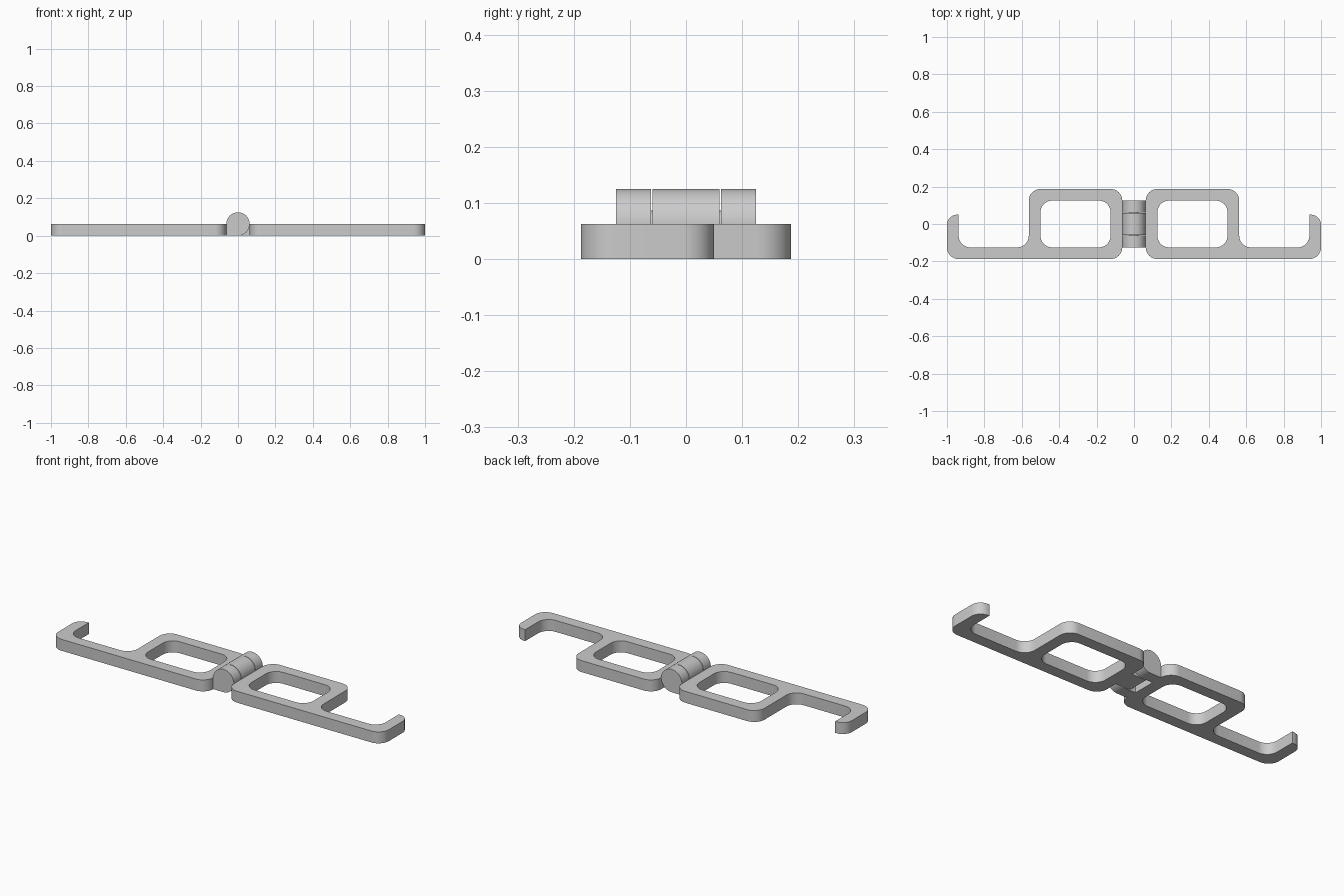
import bpy, bmesh, math
from mathutils import Vector

if "Cube" in bpy.data.objects:
    bpy.data.objects.remove(bpy.data.objects["Cube"])

T = 0.0625   # bar thickness, corner radius and hinge radius
GREY = bpy.data.materials.new("grey")
GREY.diffuse_color = (0.6, 0.6, 0.6, 1)
GREY.use_nodes = True
GREY.node_tree.nodes["Principled BSDF"].inputs["Base Color"].default_value = GREY.diffuse_color


def rounded(points, steps=10):
    """Round the corners of an outline of (x, y, radius) points."""
    out = []
    for i, (x, y, r) in enumerate(points):
        p = Vector((x, y))
        if r == 0:
            out.append(p)
            continue
        a = (Vector(points[i - 1][:2]) - p).normalized()
        b = (Vector(points[(i + 1) % len(points)][:2]) - p).normalized()
        centre = p + (a + b) * r
        for k in range(steps + 1):
            t = k / steps * math.pi / 2
            out.append(centre - b * r * math.cos(t) - a * r * math.sin(t))
    return out


def prism(name, loops, place, depth):
    """Fill the outlines (later ones are holes) and extrude by depth."""
    bm = bmesh.new()
    edges = []
    for loop in loops:
        vs = [bm.verts.new(place(p[0], p[1])) for p in loop]
        edges += [bm.edges.new((vs[i - 1], vs[i])) for i in range(len(vs))]
    if len(loops) == 1:
        bm.faces.new(vs)
    else:
        bmesh.ops.triangle_fill(bm, edges=edges, use_beauty=True)
    res = bmesh.ops.extrude_face_region(bm, geom=bm.faces[:], use_keep_orig=True)
    moved = [g for g in res["geom"] if isinstance(g, bmesh.types.BMVert)]
    bmesh.ops.translate(bm, verts=moved, vec=depth)
    bmesh.ops.recalc_face_normals(bm, faces=bm.faces[:])
    mesh = bpy.data.meshes.new(name)
    bm.to_mesh(mesh)
    bm.free()
    mesh.materials.append(GREY)
    ob = bpy.data.objects.new(name, mesh)
    bpy.context.collection.objects.link(ob)
    bpy.ops.object.select_all(action='DESELECT')
    ob.select_set(True)
    bpy.context.view_layer.objects.active = ob
    bpy.ops.object.shade_smooth_by_angle(angle=math.radians(30))
    return ob


# Frame, long bar and end hook as one outline, with a window in the frame
outline = rounded([
    (T, -0.1875, T), (1, -0.1875, T), (1, 0.05, 0.055), (1 - T, 0.05, 0),
    (1 - T, -0.125, T), (0.5625, -0.125, T), (0.5625, 0.1875, T), (T, 0.1875, T)])
window = rounded([
    (0.125, -0.125, T), (0.5, -0.125, T), (0.5, 0.125, T), (0.125, 0.125, T)])
for name, s in (("right_arm", 1), ("left_arm", -1)):
    prism(name, [outline, window], lambda x, y: (s * x, y, 0), (0, 0, T))

# Hinge knuckles: round barrel with a square foot towards its own arm
barrel = [(T * math.cos(a), T + T * math.sin(a))
          for a in (math.radians(-90 + 270 * i / 48) for i in range(49))]
barrel.append((-T, 0))
for name, s, y0, y1 in (("front_knuckle", 1, -0.125, -0.0625),
                        ("middle_knuckle", -1, -0.06, 0.06),
                        ("back_knuckle", 1, 0.0625, 0.125)):
    prism(name, [barrel], lambda x, z: (s * x, y0, z), (0, y1 - y0, 0))

# Hinge pin bridging the gaps between knuckles
pin = [(0.024 * math.cos(i * math.pi / 12), T + 0.024 * math.sin(i * math.pi / 12))
       for i in range(24)]
prism("hinge_pin", [pin], lambda x, z: (x, -0.08, z), (0, 0.16, 0))
